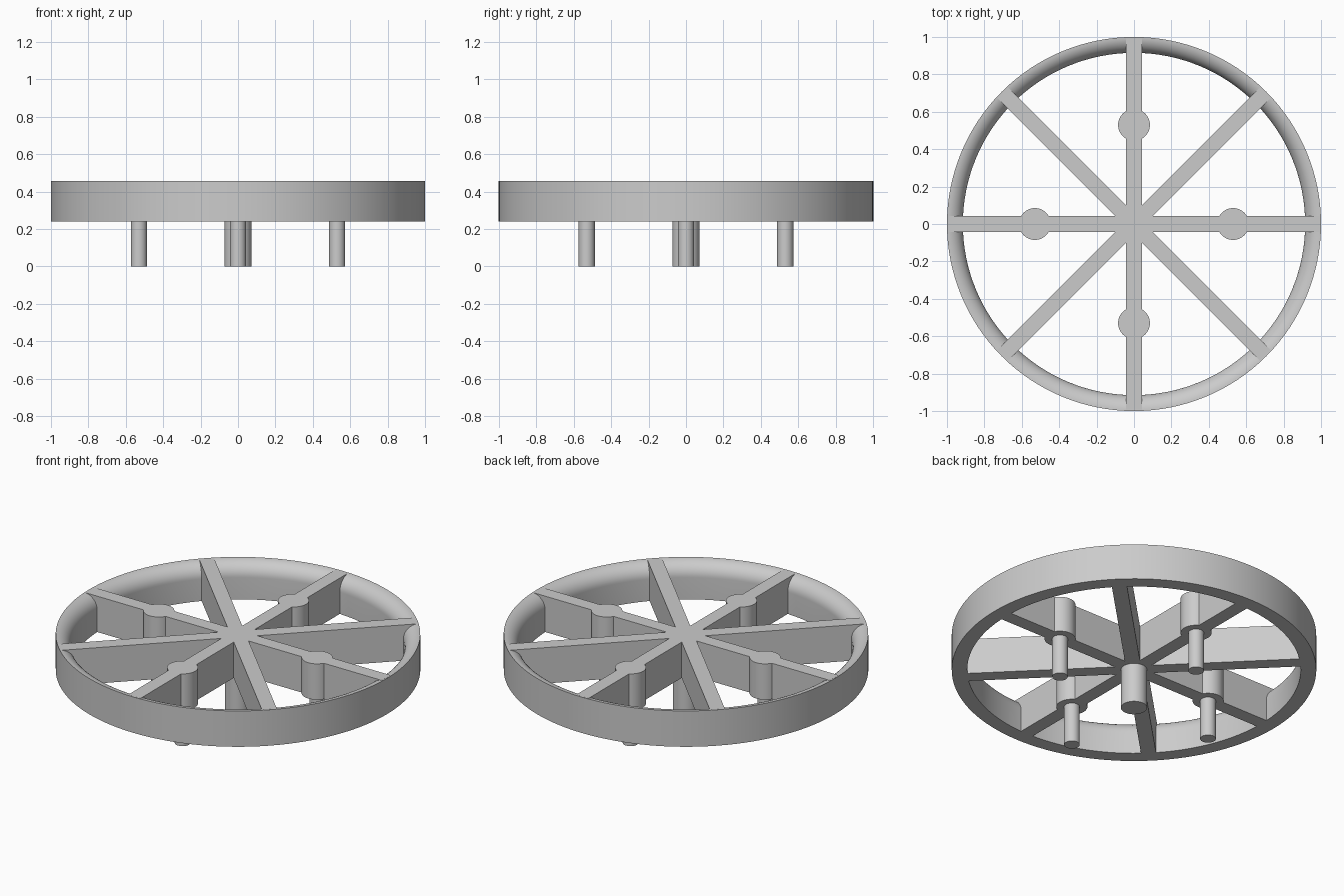
import bpy, bmesh, math
from mathutils import Matrix

cube = bpy.data.objects.get("Cube")
if cube:
    bpy.data.objects.remove(cube, do_unlink=True)

LOW, TOP = 0.24, 0.457      # underside and top of the wheel
OUTER, INNER = 1.0, 0.915   # rim radii
ROUND = OUTER - INNER       # rounded inner top edge
PIN_DISTANCE = 0.53

grey = bpy.data.materials.new("plain grey")
grey.use_nodes = True
colour = (0.6, 0.6, 0.6, 1)
grey.diffuse_color = colour
grey.node_tree.nodes["Principled BSDF"].inputs["Base Color"].default_value = colour


def finish(bm, name):
    bmesh.ops.recalc_face_normals(bm, faces=bm.faces)
    mesh = bpy.data.meshes.new(name)
    bm.to_mesh(mesh)
    bm.free()
    mesh.materials.append(grey)
    obj = bpy.data.objects.new(name, mesh)
    bpy.context.collection.objects.link(obj)
    return obj


def cylinder(name, radius, low, high, x=0, y=0, sides=48):
    bm = bmesh.new()
    bmesh.ops.create_cone(bm, cap_ends=True, segments=sides, radius1=radius,
                          radius2=radius, depth=high - low,
                          matrix=Matrix.Translation((x, y, (low + high) / 2)))
    return finish(bm, name)


def bar(name, length, width, angle):
    bm = bmesh.new()
    bmesh.ops.create_cube(bm, size=1, matrix=(
        Matrix.Translation((0, 0, (LOW + TOP) / 2))
        @ Matrix.Rotation(angle, 4, "Z")
        @ Matrix.Diagonal((length, width, TOP - LOW, 1))))
    return finish(bm, name)


# Rim: a profile with a quarter-round inner top edge, swept around z
profile = [(OUTER, LOW), (INNER, LOW)]
for i in range(13):
    a = math.pi / 2 * i / 12
    profile.append((OUTER - ROUND * math.cos(a), TOP - ROUND + ROUND * math.sin(a)))
SEGMENTS = 128
bm = bmesh.new()
rings = []
for s in range(SEGMENTS):
    a = math.tau * s / SEGMENTS
    rings.append([bm.verts.new((r * math.cos(a), r * math.sin(a), z)) for r, z in profile])
for s, ring in enumerate(rings):
    after = rings[(s + 1) % SEGMENTS]
    for k in range(len(profile)):
        n = (k + 1) % len(profile)
        bm.faces.new((ring[k], after[k], after[n], ring[n]))
wheel = finish(bm, "spoked_wheel")

# Spokes and round bosses, merged into the rim
parts = [bar("spoke", 1.986, 0.083, i * math.pi / 4) for i in range(4)]
places = [(PIN_DISTANCE * math.cos(i * math.pi / 2),
           PIN_DISTANCE * math.sin(i * math.pi / 2)) for i in range(4)]
parts += [cylinder("boss", 0.085, LOW, TOP, x, y) for x, y in places]
for part in parts:
    mod = wheel.modifiers.new(part.name, "BOOLEAN")
    mod.operation = "UNION"
    mod.solver = "EXACT"
    mod.object = part
bpy.context.view_layer.objects.active = wheel
for mod in list(wheel.modifiers):
    bpy.ops.object.modifier_apply(modifier=mod.name)
for part in parts:
    bpy.data.objects.remove(part, do_unlink=True)

# Pins below the wheel
pins = [cylinder("centre_pin", 0.072, 0, LOW)]
pins += [cylinder("outer_pin", 0.043, 0, LOW, x, y, 32) for x, y in places]

# Smooth the round surfaces, keep the edges sharp
bpy.ops.object.select_all(action="DESELECT")
for obj in [wheel] + pins:
    obj.select_set(True)
bpy.context.view_layer.objects.active = wheel
bpy.ops.object.shade_smooth_by_angle(angle=math.radians(30))
